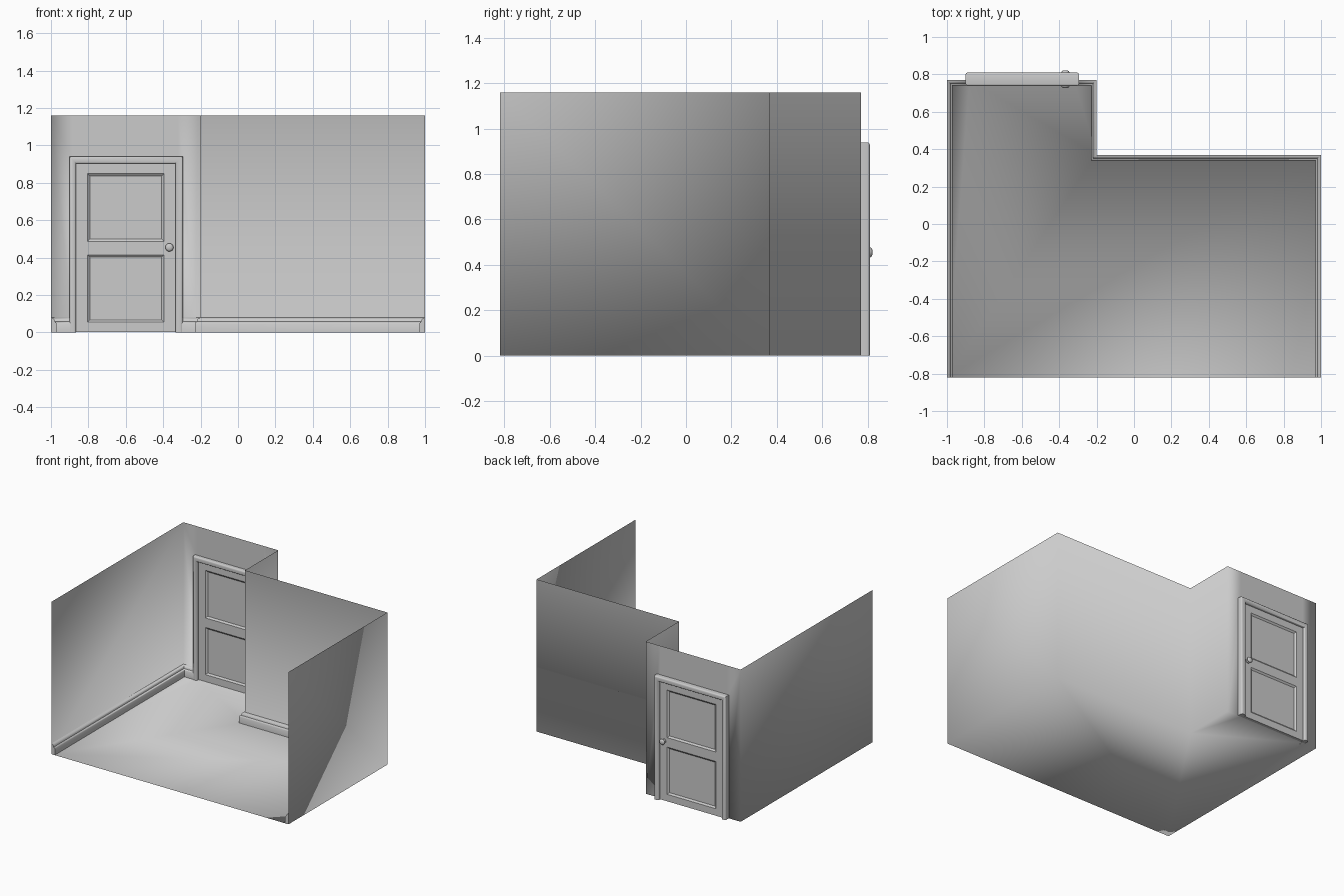
import bpy, bmesh, math
from mathutils import Vector, Matrix

if "Cube" in bpy.data.objects:
    bpy.data.objects.remove(bpy.data.objects["Cube"])


def material(name, c):
    m = bpy.data.materials.new(name)
    m.diffuse_color = (*c, 1)
    m.use_nodes = True
    m.node_tree.nodes["Principled BSDF"].inputs["Base Color"].default_value = m.diffuse_color
    return m


GREY = material("plain grey", (0.6, 0.6, 0.6))


def finish(name, bm, recalc=True):
    if recalc:
        bmesh.ops.recalc_face_normals(bm, faces=bm.faces)
    me = bpy.data.meshes.new(name)
    bm.to_mesh(me)
    bm.free()
    ob = bpy.data.objects.new(name, me)
    bpy.context.collection.objects.link(ob)
    me.materials.append(GREY)
    return ob


def smooth(ob, angle):
    bpy.ops.object.select_all(action='DESELECT')
    ob.select_set(True)
    bpy.context.view_layer.objects.active = ob
    bpy.ops.object.shade_smooth_by_angle(angle=math.radians(angle))


H, FRONT, BACK, STEP = 1.16, -0.82, 0.77, 0.37
DL, DR, DT = -0.88, -0.32, 0.92        # door opening in the wall

# Room shell: floor and single-sheet walls, softly shaded across the corners
bm = bmesh.new()
outline = [(-1, FRONT), (-1, BACK), (DL, BACK), (DR, BACK), (-0.2, BACK),
           (-0.2, STEP), (1, STEP), (1, FRONT)]
low = [bm.verts.new((x, y, 0)) for x, y in outline]
high = [bm.verts.new((x, y, H)) for x, y in outline]
head = {i: bm.verts.new((*outline[i], DT)) for i in (2, 3)}
bm.faces.new(low[::-1])
for i in range(len(outline) - 1):
    if i == 2:                          # wall above the door
        bm.faces.new((head[2], head[3], high[3], high[2]))
    else:
        loop = [low[i], low[i + 1]]
        if i + 1 in head:
            loop.append(head[i + 1])
        loop += [high[i + 1], high[i]]
        if i in head:
            loop.append(head[i])
        bm.faces.new(loop)
for f in bm.faces:
    f.smooth = True
finish("room_shell", bm, recalc=False)

# Skirting: moulded profile (distance from wall, height) swept with mitred corners
SKIRT = [(0.001, 0.001), (0.03, 0.001), (0.03, 0.048), (0.026, 0.055), (0.02, 0.058),
         (0.018, 0.068), (0.012, 0.076), (0.001, 0.08)]


def skirting(name, path):
    pts = [Vector(p) for p in path]
    right = []
    for a, b in zip(pts, pts[1:]):
        d = (b - a).normalized()
        right.append(Vector((d.y, -d.x)))
    bm = bmesh.new()
    rings = []
    for i, p in enumerate(pts):
        n = right[max(i - 1, 0)].copy()
        if 0 < i < len(pts) - 1:
            n += right[i]
        rings.append([bm.verts.new((*(p + n * o), z)) for o, z in SKIRT])
    k = len(SKIRT)
    for r, s in zip(rings, rings[1:]):
        for j in range(k):
            bm.faces.new((r[j], r[(j + 1) % k], s[(j + 1) % k], s[j]))
    bm.faces.new(rings[0])
    bm.faces.new(rings[-1][::-1])
    smooth(finish(name, bm), 50)


skirting("skirting_left", [(-1, FRONT), (-1, BACK), (-0.89, BACK)])
skirting("skirting_right", [(-0.31, BACK), (-0.2, BACK), (-0.2, STEP), (1, STEP), (1, FRONT)])

# Door frame: upside-down U with rounded edges, standing proud of both wall sides
bm = bmesh.new()
u = [(-0.9, 0), (-0.9, 0.94), (-0.295, 0.94), (-0.295, 0),
     (-0.335, 0), (-0.335, 0.903), (-0.865, 0.903), (-0.865, 0)]
face = bm.faces.new([bm.verts.new((x, 0.738, z)) for x, z in u])
ext = bmesh.ops.extrude_face_region(bm, geom=[face])
bmesh.ops.translate(bm, vec=(0, 0.072, 0),
                    verts=[g for g in ext["geom"] if isinstance(g, bmesh.types.BMVert)])
bmesh.ops.recalc_face_normals(bm, faces=bm.faces)
edges = [e for e in bm.edges
         if abs(e.verts[0].co.y - e.verts[1].co.y) < 1e-4
         and max(v.co.z for v in e.verts) > 0.01]
bmesh.ops.bevel(bm, geom=edges, offset=0.011, segments=3, profile=0.5, affect='EDGES')
smooth(finish("door_frame", bm), 40)

# Door leaf: two recessed panels on each side
XS = [-0.865, -0.805, -0.395, -0.335]
ZS = [0.002, 0.055, 0.415, 0.487, 0.85, 0.903]
Y0, Y1 = 0.758, 0.79
bm = bmesh.new()
grids, panels = [], []
for y in (Y0, Y1):
    g = [[bm.verts.new((x, y, z)) for z in ZS] for x in XS]
    grids.append(g)
    for i in range(3):
        for j in range(5):
            q = [g[i][j], g[i + 1][j], g[i + 1][j + 1], g[i][j + 1]]
            f = bm.faces.new(q if y == Y0 else q[::-1])
            if i == 1 and j in (1, 3):
                panels.append(f)
a, b = grids
rim = [(i, 0) for i in range(4)] + [(3, j) for j in range(1, 6)] \
    + [(i, 5) for i in (2, 1, 0)] + [(0, j) for j in (4, 3, 2, 1)]
for (i, j), (k, l) in zip(rim, rim[1:] + rim[:1]):
    bm.faces.new((a[i][j], b[i][j], b[k][l], a[k][l]))
bmesh.ops.recalc_face_normals(bm, faces=bm.faces)
bmesh.ops.inset_individual(bm, faces=panels, thickness=0.018, depth=-0.01)
finish("door_leaf", bm)

# Door knobs: turned profile (radius, distance from door) on each side
KNOB = [(0.018, 0), (0.018, 0.004), (0.009, 0.007), (0.009, 0.012), (0.018, 0.016),
        (0.022, 0.021), (0.019, 0.027), (0.011, 0.031), (0, 0.032)]
for name, y, s in (("knob_inside", Y0, -1), ("knob_outside", Y1, 1)):
    bm = bmesh.new()
    vs = [bm.verts.new((-0.367 + r, y + s * d, 0.455)) for r, d in KNOB]
    es = [bm.edges.new(p) for p in zip(vs, vs[1:])]
    bmesh.ops.spin(bm, geom=vs + es, cent=(-0.367, y, 0.455), axis=(0, 1, 0),
                   angle=math.tau, steps=16)
    bmesh.ops.remove_doubles(bm, verts=bm.verts, dist=1e-5)
    smooth(finish(name, bm), 50)
